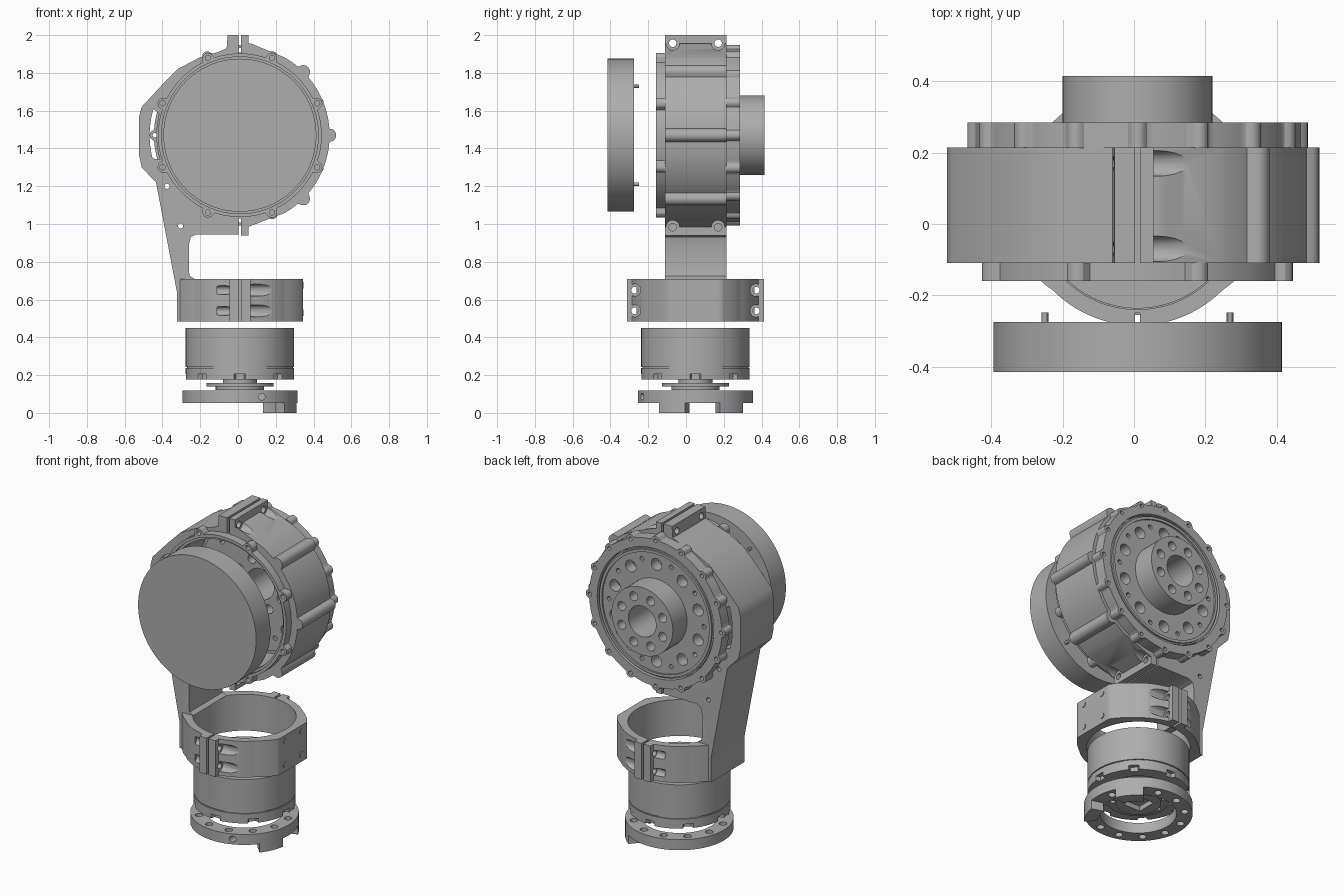
import bpy, bmesh
from math import sin, cos, pi, radians, sqrt, asin
from mathutils import Matrix

if "Cube" in bpy.data.objects:
    bpy.data.objects.remove(bpy.data.objects["Cube"])

grey = bpy.data.materials.new("machined grey")
grey.use_nodes = True
COLOUR = (0.42, 0.42, 0.42, 1)
grey.diffuse_color = COLOUR
grey.node_tree.nodes["Principled BSDF"].inputs["Base Color"].default_value = COLOUR

CX, CY, CZ = 0.01, 0.05, 1.47     # joint axis (along y) and column axis (along z)

# Local (u, v, depth) to world for each extrusion axis
AXES = {
    "X": Matrix(((0, 0, 1, 0), (1, 0, 0, 0), (0, 1, 0, 0), (0, 0, 0, 1))),
    "Y": Matrix(((1, 0, 0, 0), (0, 0, -1, 0), (0, 1, 0, 0), (0, 0, 0, 1))),
    "Z": Matrix.Identity(4),
}


def circle(r, u=0, v=0, n=32):
    return [(u + r * cos(2 * pi * i / n), v + r * sin(2 * pi * i / n)) for i in range(n)]


def hole_ring(count, radius, r, start=0, n=14):
    angles = [radians(start) + 2 * pi * i / count for i in range(count)]
    return [circle(r, radius * cos(a), radius * sin(a), n) for a in angles]


def eared_radius(angle, base, count, bolt_r, ear_r, start=0):
    """Radius of a disc with round bolt ears, along one direction."""
    step = 2 * pi / count
    d = (angle - radians(start) + step / 2) % step - step / 2
    if abs(d) >= asin(ear_r / bolt_r):
        return base
    return max(base, bolt_r * cos(d) + sqrt(ear_r ** 2 - (bolt_r * sin(d)) ** 2))


def polar(func, lo=0, hi=360, steps=240):
    angles = [radians(lo + (hi - lo) * i / steps) for i in range(steps)]
    return [(func(a) * cos(a), func(a) * sin(a)) for a in angles]


def shift(points, du, dv):
    return [(u + du, v + dv) for u, v in points]


def prism(name, axis, lo, hi, outlines, u=0, v=0):
    """Extrude outlines (inner ones become holes) along an axis from lo to hi."""
    curve = bpy.data.curves.new(name, "CURVE")
    curve.dimensions = "2D"
    curve.fill_mode = "BOTH"
    curve.extrude = (hi - lo) / 2
    for outline in outlines:
        spline = curve.splines.new("POLY")
        spline.points.add(len(outline) - 1)
        for point, (a, b) in zip(spline.points, outline):
            point.co = (a + u, b + v, 0, 1)
        spline.use_cyclic_u = True
    temp = bpy.data.objects.new("temp", curve)
    bpy.context.collection.objects.link(temp)
    graph = bpy.context.evaluated_depsgraph_get()
    mesh = bpy.data.meshes.new_from_object(temp.evaluated_get(graph))
    bpy.data.objects.remove(temp)
    middle = (lo + hi) / 2 * (-1 if axis == "Y" else 1)
    mesh.transform(AXES[axis] @ Matrix.Translation((0, 0, middle)))
    bm = bmesh.new()
    bm.from_mesh(mesh)
    bmesh.ops.remove_doubles(bm, verts=bm.verts, dist=0.0001)
    bmesh.ops.recalc_face_normals(bm, faces=bm.faces)
    bm.to_mesh(mesh)
    bm.free()
    mesh.name = name
    mesh.materials.clear()
    mesh.materials.append(grey)
    obj = bpy.data.objects.new(name, mesh)
    bpy.context.collection.objects.link(obj)
    return obj


def drill(obj, axis, lo, hi, r, u, v):
    """Cut a round hole and discard the cutter."""
    cutter = prism("cutter", axis, lo, hi, [circle(r, n=20)], u, v)
    cutter.hide_render = True
    mod = obj.modifiers.new("hole", "BOOLEAN")
    mod.operation = "DIFFERENCE"
    mod.solver = "EXACT"
    mod.object = cutter
    bpy.context.view_layer.objects.active = obj
    bpy.ops.object.modifier_apply(modifier=mod.name)
    bpy.data.objects.remove(cutter)


def joint(name, lo, hi, outlines):
    return prism(name, "Y", lo, hi, outlines, CX, CZ)


def column(name, lo, hi, outlines):
    return prism(name, "Z", lo, hi, outlines, CX, CY)


# Housing: scalloped shell, split clamp lugs, and the arm in one profile
scallop = polar(lambda a: eared_radius(a, 0.475, 8, 0.475, 0.035), -60, 60, 140)
profile = shift(scallop, CX, CZ) + [
    (0.25, 1.88), (0.07, 1.955), (0.055, 1.955), (0.055, 2), (0.017, 2), (0.017, 1.9),
    (0.003, 1.9), (0.003, 2), (-0.055, 2), (-0.06, 1.93), (-0.106, 1.91), (-0.206, 1.88),
    (-0.32, 1.82), (-0.386, 1.754), (-0.51, 1.62), (-0.525, 1.56), (-0.525, 1.37),
    (-0.51, 1.3), (-0.434, 1.22), (-0.323, 0.638), (-0.323, 0.485), (-0.295, 0.485),
    (-0.295, 0.71), (-0.23, 0.71), (-0.255, 0.725), (-0.26, 0.75), (-0.26, 0.89),
    (-0.25, 0.93), (-0.22, 0.945), (0.003, 0.945), (0.003, 1.03), (0.017, 1.03),
    (0.017, 0.94), (0.055, 0.94), (0.055, 0.985)]
window = polar(lambda a: 0.478, 163, 197, 16) + polar(lambda a: 0.442, 197, 163, 16)
housing = prism("housing_and_arm", "Y", -0.11, 0.215, [
    profile, circle(0.42, CX, CZ, 96), shift(window, CX, CZ),
    circle(0.014, -0.376, 1.2, 12), circle(0.014, -0.304, 0.99, 12)])
for y in (-0.07, 0.17):
    for z in (1.957, 0.983):
        drill(housing, "X", 0.055, 0.25, 0.036, y, z)
        drill(housing, "X", -0.1, 0.07, 0.02, y, z)

# Front bezel with eight ears
joint("front_ring", -0.16, -0.108, [
    polar(lambda a: eared_radius(a, 0.433, 8, 0.44, 0.03, 22.5)),
    circle(0.415, n=96)] + hole_ring(8, 0.443, 0.014, 22.5))
joint("front_ring_lip", -0.145, -0.1, [circle(0.42, n=96), circle(0.4, n=96)])

# Front cover and its locating pins
joint("front_cover", -0.415, -0.275, [circle(0.405, n=128)])
for i, pin in enumerate(hole_ring(4, 0.367, 0.01, 45, 12)):
    joint("cover_pin_%d" % (i + 1), -0.276, -0.248, [pin])

# Rear flange, drilled drive plate and output hub
joint("rear_flange", 0.213, 0.285, [
    polar(lambda a: eared_radius(a, 0.455, 16, 0.45, 0.028), steps=320),
    circle(0.4, n=96)] + hole_ring(16, 0.45, 0.012))
joint("drive_plate", 0.205, 0.275, [circle(0.393, n=96), circle(0.095)]
      + hole_ring(10, 0.3, 0.036, 18, 20) + hole_ring(10, 0.325, 0.014, 0, 12)
      + hole_ring(8, 0.152, 0.028, 22.5))
joint("drive_plate_web", 0.205, 0.24, [circle(0.402, n=96), circle(0.385, n=96)])
joint("drive_plate_rim", 0.27, 0.285, [circle(0.385, n=96), circle(0.368, n=96)])
joint("output_hub", 0.27, 0.415, [circle(0.21, n=64), circle(0.095)]
      + hole_ring(8, 0.152, 0.028, 22.5))


# Lower clamp: ring with flats on both sides and split lugs front and back
def clamp_radius(a):
    d = abs((a + pi / 2) % pi - pi / 2)
    if d < pi / 8:
        return 0.333 / cos(d)
    return max(0.335, 0.36 - 0.025 * (d - pi / 8) / (pi / 8))


lug = [(0.055, 0.335), (0.055, 0.363), (0.007, 0.363), (0.007, 0.3)]
back_lug = lug + [(-u, v) for u, v in reversed(lug)]
front_lug = [(-u, -v) for u, v in back_lug]
clamp = column("lower_clamp", 0.485, 0.71, [
    polar(clamp_radius, -78, 78, 80) + back_lug
    + polar(clamp_radius, 102, 258, 80) + front_lug, circle(0.29, n=80)])
for side in (-1, 1):
    y = CY + side * 0.322
    for z in (0.65, 0.54):
        drill(clamp, "X", CX + 0.055, 0.18, 0.032, y, z)
        drill(clamp, "X", -0.11, CX - 0.055, 0.024, y, z)
        drill(clamp, "X", -0.1, 0.08, 0.018, y, z)
    for z in (0.675, 0.53):
        prism("clamp_screw", "X", 0.335, 0.347, [circle(0.017, n=16)], CY + side * 0.08, z)

# Lower motor: can, groove, notched end cap and output stack
column("motor_can", 0.243, 0.45, [circle(0.287, n=96)])
column("motor_groove", 0.235, 0.245, [circle(0.28, n=96)])
column("motor_cap", 0.205, 0.237, [circle(0.287, n=96)])


def notched(a):
    return 0.262 if abs((a + pi / 8) % (pi / 4) - pi / 8) < 0.08 else 0.287


column("motor_cap_teeth", 0.178, 0.206, [polar(notched), circle(0.21, n=64)])
column("motor_shaft", 0.15, 0.21, [circle(0.09)])
square = [(0.06, 0.06), (-0.06, 0.06), (-0.06, -0.06), (0.06, -0.06)]
column("output_plate", 0.14, 0.157, [circle(0.177, n=64), square]
       + hole_ring(8, 0.145, 0.015))
column("output_collar", 0.12, 0.142, [circle(0.128, n=48), square])

# Base ring with two feet
base = column("base_ring", 0.053, 0.118, [circle(0.305, n=96), circle(0.215, n=64)]
              + hole_ring(12, 0.26, 0.022, 15))
drill(base, "Y", -0.3, -0.18, 0.018, 0.125, 0.086)
for i, (a, b) in enumerate(((-39, -8), (25, 58))):
    column("base_foot_%d" % (i + 1), 0, 0.055, [
        polar(lambda t: 0.305, a, b, 14) + polar(lambda t: 0.232, b, a, 14)])

# Smooth curved walls, keep machined edges crisp
bpy.ops.object.select_all(action="DESELECT")
for obj in bpy.context.scene.objects:
    if obj.type == "MESH" and grey.name in obj.data.materials:
        obj.select_set(True)
        bpy.context.view_layer.objects.active = obj
bpy.ops.object.shade_smooth_by_angle(angle=radians(30))
